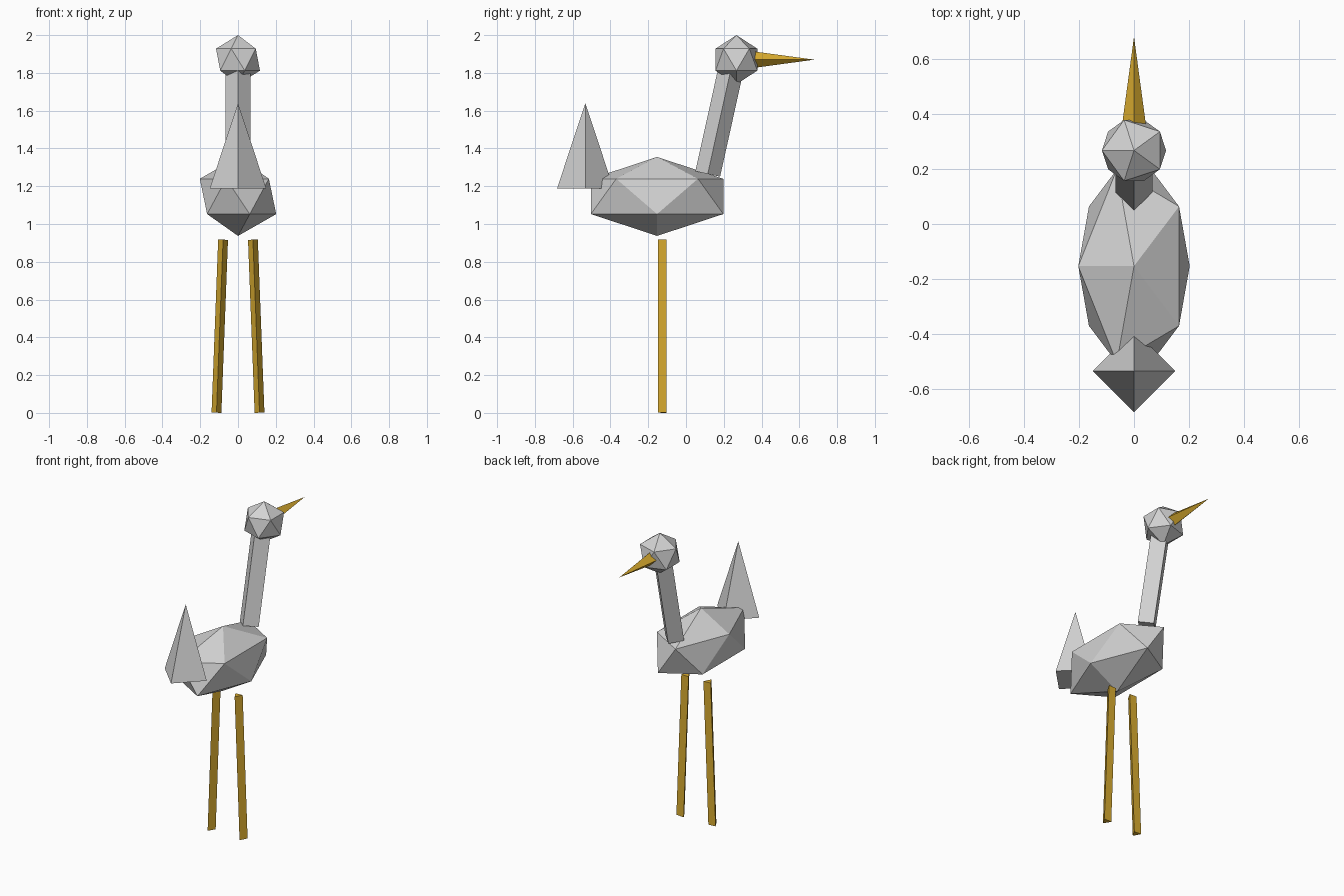
import bpy
import math
from mathutils import Vector

if "Cube" in bpy.data.objects:
    bpy.data.objects.remove(bpy.data.objects["Cube"])


def material(name, rgb):
    m = bpy.data.materials.new(name)
    m.diffuse_color = (*rgb, 1.0)
    m.use_nodes = True
    m.node_tree.nodes["Principled BSDF"].inputs["Base Color"].default_value = m.diffuse_color
    return m


grey = material("feather grey", (0.65, 0.65, 0.65))
gold = material("leg gold", (0.71, 0.42, 0.03))


def finish(name, mat):
    obj = bpy.context.object
    obj.name = name
    obj.data.materials.append(mat)
    return obj


def gem(name, centre, radii, mat):
    """Twenty-sided ball, stretched along each axis."""
    bpy.ops.mesh.primitive_ico_sphere_add(
        subdivisions=1, radius=1, location=centre, rotation=(0, 0, math.pi))
    obj = finish(name, mat)
    obj.scale = radii
    return obj


def spike(name, start, end, r1, r2, sides, mat, turn=0.0):
    """Prism or pyramid running from start to end."""
    a, b = Vector(start), Vector(end)
    d = b - a
    bpy.ops.mesh.primitive_cone_add(
        vertices=sides, radius1=r1, radius2=r2, depth=d.length, location=(a + b) / 2)
    obj = finish(name, mat)
    tilt = Vector((0, 0, 1)).rotation_difference(d)
    spin = Vector((0, 1, 0)).rotation_difference(
        Vector((math.sin(turn), math.cos(turn), 0))) if turn == 0 else None
    if spin is None:
        from mathutils import Quaternion
        spin = Quaternion((0, 0, 1), turn)
    obj.rotation_mode = 'QUATERNION'
    obj.rotation_quaternion = tilt @ spin
    return obj


# Body and head
gem("body", (0, -0.153, 1.146), (0.226, 0.412, 0.209), grey)
gem("head", (0, 0.267, 1.87), (0.13, 0.13, 0.13), grey)

# Leaning square neck
spike("neck", (0, 0.115, 1.265), (0, 0.238, 1.82), 0.067, 0.067, 4, grey)

# Upright pyramid tail
spike("tail", (0, -0.533, 1.187), (0, -0.533, 1.64), 0.15, 0, 4, grey)

# Beak
spike("beak", (0, 0.362, 1.87), (0, 0.68, 1.87), 0.043, 0, 4, gold)

# Splayed three-sided legs
for side, label in ((-1, "left"), (1, "right")):
    spike(label + "_leg", (side * 0.114, -0.117, 0.001), (side * 0.079, -0.117, 0.917),
          0.03, 0.03, 3, gold, turn=math.pi)
